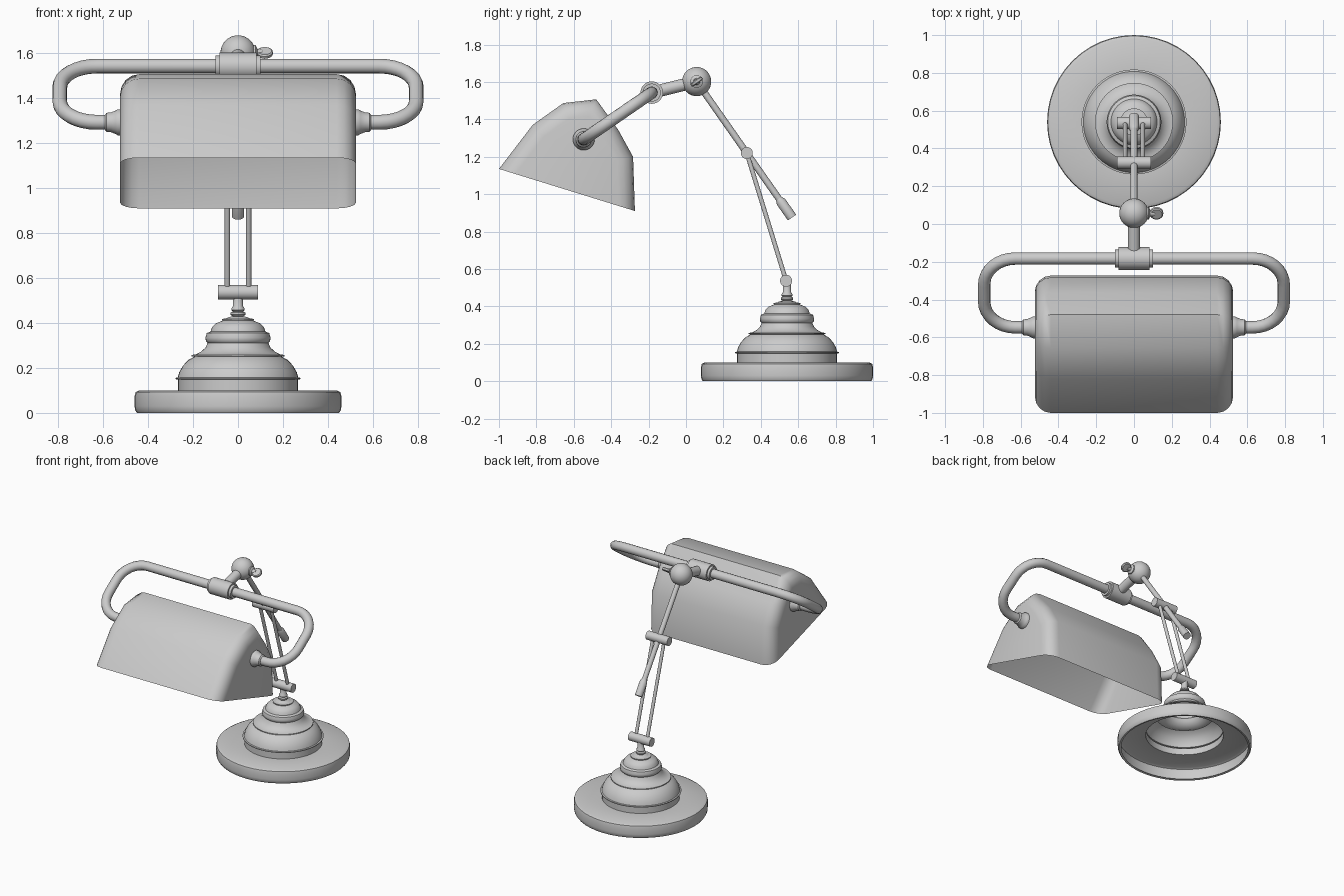
import bpy, bmesh
from math import sin, cos, pi, radians
from mathutils import Vector

if "Cube" in bpy.data.objects:
    bpy.data.objects.remove(bpy.data.objects["Cube"])


def finish(name, bm, angle=40):
    bmesh.ops.recalc_face_normals(bm, faces=bm.faces)
    me = bpy.data.meshes.new(name)
    bm.to_mesh(me)
    bm.free()
    ob = bpy.data.objects.new(name, me)
    bpy.context.collection.objects.link(ob)
    bpy.ops.object.select_all(action='DESELECT')
    ob.select_set(True)
    bpy.context.view_layer.objects.active = ob
    bpy.ops.object.shade_smooth_by_angle(angle=radians(angle))
    return ob


def lathe(name, profile, origin, axis=(0, 0, 1), n=40, caps=True):
    """Revolve (radius, height) pairs around an axis through origin."""
    q = Vector((0, 0, 1)).rotation_difference(Vector(axis).normalized())
    o = Vector(origin)
    bm = bmesh.new()
    rings = [[bm.verts.new(o + q @ Vector((r * cos(2 * pi * i / n), r * sin(2 * pi * i / n), h)))
              for i in range(n)] for r, h in profile]
    for a, b in zip(rings, rings[1:]):
        for i in range(n):
            bm.faces.new((a[i], a[(i + 1) % n], b[(i + 1) % n], b[i]))
    if caps:
        bm.faces.new(rings[0])
    bm.faces.new(rings[-1])
    return finish(name, bm)


def rod(name, a, b, r, n=20):
    a, b = Vector(a), Vector(b)
    return lathe(name, [(r, 0), (r, (b - a).length)], a, b - a, n)


# Stepped hollow base with beaded neck
BY = 0.54
lathe("base", [
    (0.435, 0.004), (0.45, 0), (0.458, 0.012), (0.46, 0.03), (0.46, 0.075), (0.456, 0.092),
    (0.44, 0.1), (0.267, 0.1), (0.267, 0.148), (0.278, 0.15), (0.278, 0.156), (0.268, 0.158),
    (0.262, 0.18), (0.245, 0.21), (0.222, 0.235), (0.195, 0.25), (0.207, 0.252), (0.207, 0.258),
    (0.188, 0.26), (0.165, 0.272), (0.145, 0.29), (0.135, 0.312), (0.143, 0.32), (0.145, 0.335),
    (0.139, 0.355), (0.122, 0.362), (0.116, 0.38), (0.1, 0.398), (0.07, 0.41), (0.072, 0.418),
    (0.05, 0.421), (0.03, 0.425)], (0, BY, 0), n=48, caps=False)
lathe("neck", [
    (0.06, 0.415), (0.045, 0.425), (0.025, 0.43), (0.033, 0.437), (0.033, 0.446), (0.023, 0.452),
    (0.03, 0.458), (0.03, 0.465), (0.022, 0.475), (0.022, 0.52)], (0, BY, 0), n=24)

# Hinges and paired lower rods
low, mid, top = Vector((0, 0.535, 0.537)), Vector((0, 0.325, 1.22)), Vector((0, 0.057, 1.602))
clamp = Vector((0, -0.183, 1.543))
dx = Vector((0.09, 0, 0))
for name, p in (("lower_hinge", low), ("upper_hinge", mid)):
    rod(name, p - dx, p + dx, 0.032, 24)
for s in (-1, 1):
    off = Vector((0.047 * s, 0, 0))
    rod("lower_rod", low + off, mid + off, 0.012)

# Upper arm with counterweight end
d = (mid - top).normalized()
rod("upper_arm", top, top + d * 0.85, 0.018)
lathe("counterweight", [(0.018, 0.765), (0.027, 0.785), (0.027, 0.888)], top, d, 24)

# Ball joint with wing screw
bm = bmesh.new()
bmesh.ops.create_uvsphere(bm, u_segments=32, v_segments=16, radius=0.078)
bmesh.ops.translate(bm, verts=bm.verts, vec=top)
finish("ball_joint", bm)
lathe("screw_hub", [(0.034, 0.06), (0.034, 0.078), (0.018, 0.086), (0.015, 0.11)], top, (1, 0, 0), 24)
wn = Vector((0, -sin(radians(35)), cos(radians(35))))
lathe("wing_screw", [(0.03, -0.011), (0.036, -0.006), (0.036, 0.006), (0.03, 0.011)],
      top + Vector((0.119, 0, 0)), wn, 24)

# Short arm and tube clamp
rod("short_arm", top, clamp, 0.033, 24)
lathe("tube_clamp", [(0.048, -0.1), (0.048, -0.082), (0.06, -0.082), (0.06, 0.082),
                     (0.048, 0.082), (0.048, 0.1)], clamp, (1, 0, 0), 32)

# Looped carrying tube, lying in a tilted plane
pivot = Vector((0, -0.547, 1.293))
u = clamp - pivot
L, R, XO = u.length, 0.165, 0.793
u.normalize()
half = [(0.55, 0)]
for k in range(9):
    t = -pi / 2 + pi / 2 * k / 8
    half.append((XO - R + R * cos(t), R + R * sin(t)))
for k in range(9):
    t = pi / 2 * k / 8
    half.append((XO - R + R * cos(t), L - R + R * sin(t)))
path = half + [(-x, v) for x, v in reversed(half)]
cu = bpy.data.curves.new("shade_tube", 'CURVE')
cu.dimensions = '3D'
cu.bevel_depth = 0.033
cu.bevel_resolution = 4
cu.use_fill_caps = True
sp = cu.splines.new('POLY')
sp.points.add(len(path) - 1)
for pt, (x, v) in zip(sp.points, path):
    pt.co = (*(pivot + u * v + Vector((x, 0, 0))), 1)
tube = bpy.data.objects.new("shade_tube", cu)
bpy.context.collection.objects.link(tube)
bpy.ops.object.select_all(action='DESELECT')
tube.select_set(True)
bpy.context.view_layer.objects.active = tube
bpy.ops.object.convert(target='MESH')
bpy.ops.object.shade_smooth_by_angle(angle=radians(40))

# Flared sockets where the tube meets the shade
for s in (-1, 1):
    lathe("shade_socket", [(0.058, 0.515), (0.058, 0.535), (0.052, 0.545), (0.044, 0.565),
                           (0.042, 0.585), (0.034, 0.592)], pivot, (s, 0, 0), 28)

# Open-bottomed shade with rounded ends
prof = [(-1.0, 1.135), (-0.82, 1.37), (-0.656, 1.487), (-0.48, 1.507),
        (-0.363, 1.345), (-0.283, 1.2), (-0.273, 0.91)]
W = 0.525
bm = bmesh.new()
ends = [[bm.verts.new((x, y, z)) for y, z in prof] for x in (-W, W)]
bm.faces.new(ends[0])
bm.faces.new(ends[1][::-1])
n = len(prof)
for i in range(n):
    j = (i + 1) % n
    bm.faces.new((ends[0][i], ends[0][j], ends[1][j], ends[1][i]))
rim = [bm.edges.get((e[i], e[i + 1])) for e in ends for i in range(n - 1)]
bmesh.ops.recalc_face_normals(bm, faces=bm.faces)
bmesh.ops.bevel(bm, geom=rim, offset=0.085, segments=4, profile=0.5, affect='EDGES')
bm.normal_update()
bmesh.ops.delete(bm, geom=[f for f in bm.faces if f.normal.z < -0.8], context='FACES')
finish("lamp_shade", bm, 50)
